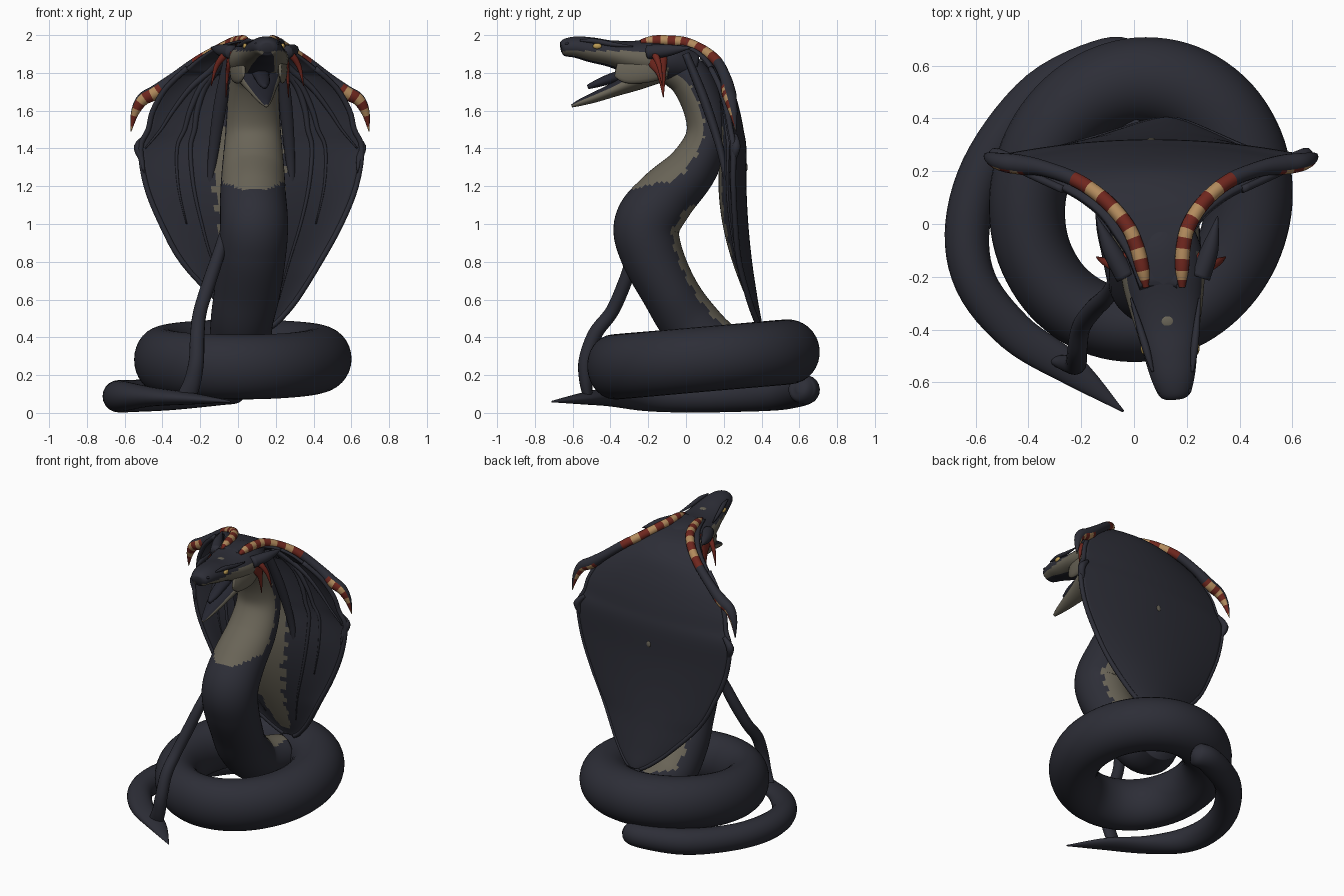
import bpy
import bmesh
from math import sin, cos, pi
from mathutils import Vector

cube = bpy.data.objects.get("Cube")
if cube:
    bpy.data.objects.remove(cube, do_unlink=True)


def material(name, rgb):
    m = bpy.data.materials.new(name)
    m.use_nodes = True
    m.diffuse_color = (*rgb, 1)
    m.node_tree.nodes["Principled BSDF"].inputs["Base Color"].default_value = (*rgb, 1)
    return m


MATS = [material("dark_slate", (.026, .027, .038)), material("belly_tan", (.14, .126, .094)),
        material("horn_red", (.16, .02, .013)), material("horn_cream", (.45, .26, .11)),
        material("gold", (.5, .33, .09)), material("mouth_dark", (.018, .019, .029))]
DARK, TAN, RED, CREAM, GOLD, MOUTH = range(6)


def spline(pts, steps, closed=False):
    """Smooth interpolation through tuples of any length."""
    n = len(pts)
    out = []
    for i in range(n if closed else n - 1):
        ids = [i - 1, i, i + 1, i + 2]
        a, b, c, d = [pts[k % n] if closed else pts[min(max(k, 0), n - 1)] for k in ids]
        for s in range(steps):
            t = s / steps
            out.append([q + .5 * t * (r - p + t * (2 * p - 5 * q + 4 * r - e + t * (3 * (q - r) + e - p)))
                        for p, q, r, e in zip(a, b, c, d)])
    if not closed:
        out.append(list(pts[-1]))
    return out


def skin(name, rings, rule, closed=False):
    """Join rings of points into a smooth closed skin; rule(ring, side, centre) gives the colour."""
    bm = bmesh.new()
    loops = [[bm.verts.new(p) for p in ring] for ring in rings]
    n, k = len(loops), len(loops[0])
    for i in range(n if closed else n - 1):
        a, b = loops[i], loops[(i + 1) % n]
        for j in range(k):
            f = bm.faces.new((a[j], a[(j + 1) % k], b[(j + 1) % k], b[j]))
            f.material_index = rule(i, j, f.calc_center_median())
    if not closed:
        for end, i in ((loops[0], 0), (loops[-1], n - 2)):
            f = bm.faces.new(end)
            f.material_index = rule(i, 0, f.calc_center_median())
    bmesh.ops.recalc_face_normals(bm, faces=bm.faces)
    for f in bm.faces:
        f.smooth = True
    me = bpy.data.meshes.new(name)
    bm.to_mesh(me)
    bm.free()
    for m in MATS:
        me.materials.append(m)
    ob = bpy.data.objects.new(name, me)
    bpy.context.collection.objects.link(ob)


def tube(name, pts, mat=DARK, rule=None, steps=6, sides=16, closed=False):
    """Tube through (x, y, z, width radius, height radius) points."""
    s = spline(pts, steps, closed)
    n = len(s)
    pos = [Vector(p[:3]) for p in s]
    side, rings = None, []
    for i, p in enumerate(s):
        lo, hi = (i - 1, (i + 1) % n) if closed else (max(i - 1, 0), min(i + 1, n - 1))
        d = (pos[hi] - pos[lo]).normalized()
        if side is None:
            side = Vector((0, 1, 0)) if abs(d.x) > .8 else Vector((1, 0, 0))
        side = (side - d * side.dot(d)).normalized()
        up = side.cross(d)
        rx, rz = max(p[3], .002), max(p[4], .002)
        rings.append([pos[i] + side * cos(2 * pi * j / sides) * rx + up * sin(2 * pi * j / sides) * rz
                      for j in range(sides)])

    def colour(i, j, c):
        return rule(i / n, sin(2 * pi * (j + .5) / sides), c) if rule else mat
    skin(name, rings, colour, closed)


def middle(y):
    return .09 - .1 * y


def pair(name, pts, **kw):
    """Left and right copies about the slightly turned head line."""
    for word, sx in (("left", 1), ("right", -1)):
        full = [p if len(p) == 5 else (*p, p[3]) for p in pts]
        tube(f"{word}_{name}", [(middle(p[1]) + sx * p[0], *p[1:]) for p in full], **kw)


def bead(name, loc, scale, mat):
    bpy.ops.mesh.primitive_uv_sphere_add(segments=16, ring_count=10, radius=1, location=loc)
    ob = bpy.context.object
    ob.name = name
    ob.scale = scale
    ob.data.materials.append(MATS[mat])
    bpy.ops.object.shade_smooth_by_angle()


# Rearing body: tan throat, narrow tan strip on the lower back
def body_colour(t, s, c):
    wave = .07 * sin(70 * c.z)
    if c.z > 1.19 - .05 * s * s + .04 and s < -.25 + wave:
        return TAN
    return TAN if .43 < c.z < 1.1 and s > .76 + wave else DARK


tube("rearing_body", [
    (.095, -.1, 1.85, .11, .1), (.085, .02, 1.77, .13, .11), (.08, .1, 1.6, .14, .11),
    (.08, .11, 1.45, .15, .115), (.08, .03, 1.29, .165, .135), (.08, -.11, 1.14, .175, .16),
    (.085, -.205, 1, .18, .175), (.075, -.185, .85, .18, .165), (.05, -.09, .65, .175, .15),
    (.02, .02, .48, .165, .155), (.02, .17, .34, .16, .15), (.08, .36, .31, .13, .13)],
    rule=body_colour, steps=12, sides=48)

# Coil on the ground, thicker at the back right, and the tail wrapped around it
coil = []
for a in [pi * k / 8 for k in range(16)]:
    bulge = 1 + .03 * sin(2 * a)
    coil.append((.015 + .42 * bulge * cos(a), .08 + .46 * bulge * sin(a), .283 + .04 * sin(a),
                 .155 + .01 * cos(a) + .012 * sin(a), .172))
tube("coil", coil, sides=32, closed=True)
tube("tail", [(.03, .6, .13, .02, .02), (0, .61, .125, .07, .07), (-.1, .62, .12, .085, .08),
              (-.35, .5, .1, .085, .085), (-.55, .25, .09, .085, .085), (-.63, 0, .088, .085, .086),
              (-.6, -.22, .088, .08, .078), (-.45, -.41, .085, .075, .05),
              (-.24, -.55, .075, .06, .03), (-.04, -.71, .06, .004, .004)], sides=20)
tube("thin_tendril", [(-.07, -.2, .98, .02, .02), (-.1, -.27, .85, .032, .032), (-.15, -.32, .7, .036, .036),
                      (-.2, -.39, .54, .036, .036), (-.215, -.48, .42, .038, .038),
                      (-.22, -.53, .28, .04, .038), (-.24, -.53, .17, .045, .035),
                      (-.27, -.52, .09, .05, .025)])

# Hood: rows of height, half width, back position
ROWS = spline([(1.975, .07, -.22), (1.965, .11, -.08), (1.94, .18, .05), (1.9, .25, .13), (1.83, .34, .2),
               (1.72, .45, .25), (1.6, .52, .285), (1.5, .545, .305), (1.4, .585, .32), (1.2, .555, .32),
               (1, .475, .33), (.8, .365, .35), (.6, .21, .38), (.49, .1, .4), (.45, .04, .405)], 6)
K = 40


def hood_point(row, u, front):
    z, hw, y = row
    x = .07 + max(0, .8 - z) * .15 + max(0, -.1 * y) + hw * u
    off = front * (.018 + .13 * max(0, sin(pi * (z - .45) / 1.5)) * (1 - u * u) ** 2)
    return Vector((x, y - .06 * u * u * min(1, hw * 3) - off, z - (off * .6 if z > 1.8 else 0)))


def hood_colour(i, j, c):
    u = abs(2 * (j - K) / (K - 1) - 1)
    return TAN if j >= K and .5 < c.z < 1.52 and u < .32 + .04 * sin(60 * c.z) else DARK


US = [2 * j / (K - 1) - 1 for j in range(K)]
skin("hood", [[hood_point(r, u, 0) for u in US] + [hood_point(r, -u, 1) for u in US] for r in ROWS],
     hood_colour)

# Ribs fanning over the hood front, and its rolled rim
for word, sx in (("left", 1), ("right", -1)):
    for k, (last, u1) in enumerate(((48, .96), (60, .72), (72, .55))):
        path = []
        for i in range(18, last + 1, 6):
            t = (i - 18) / (last - 18)
            p = hood_point(ROWS[i], sx * (.55 + (u1 - .55) * t), 1)
            path.append((*p, .022 - .018 * t, .022 - .018 * t))
        tube(f"{word}_hood_rib_{k + 1}", path, steps=4, sides=10)
    rim = [(*hood_point(r, sx, .5), .015, .015) for r in ROWS[24::6]]
    tube(f"{word}_hood_rim", rim, steps=4, sides=10)
pair("hood_fold", [(.13, .0, 1.9, .03, .02), (.17, .1, 1.65, .035, .025), (.2, .18, 1.4, .028, .02),
                   (.215, .215, 1.2, .015, .012), (.2, .23, 1, .004, .004)])
pair("hood_claw", [(.54, .26, 1.47, .012), (.59, .265, 1.41, .024), (.575, .25, 1.34, .015),
                   (.565, .23, 1.27, .002)], sides=10)
bead("hood_back_spot", (.065, .32, 1.3), (.016, .006, .02), TAN)


# Head
def head_colour(t, s, c):
    if s < -.85 and c.y < -.3:
        return MOUTH
    return TAN if c.z < 1.916 and c.y < -.1 else DARK


tube("upper_head", [(middle(y), y, z, w, h) for y, z, w, h in (
    (-.662, 1.932, .035, .025), (-.645, 1.934, .06, .045), (-.58, 1.936, .083, .057),
    (-.5, 1.922, .1, .066), (-.4, 1.902, .12, .07), (-.3, 1.882, .142, .088), (-.2, 1.87, .157, .108),
    (-.08, 1.86, .15, .11), (.05, 1.83, .1, .08))], rule=head_colour, sides=36)
tube("lower_jaw", [(middle(y), y, z, w, h) for y, z, w, h in (
    (-.605, 1.625, .01, .008), (-.56, 1.643, .028, .018), (-.48, 1.672, .05, .028), (-.38, 1.712, .075, .038),
    (-.28, 1.757, .105, .055), (-.18, 1.8, .13, .065), (-.08, 1.83, .12, .06))], rule=lambda t, s, c:
    MOUTH if s > .5 and c.y < -.26 else TAN, sides=28)
tube("tongue", [(middle(y), y, z, w, h) for y, z, w, h in (
    (-.52, 1.725, .012, .012), (-.46, 1.748, .032, .022), (-.38, 1.775, .04, .028), (-.24, 1.81, .05, .03))],
    mat=MOUTH)
pair("jaw_corner", [(.095, -.37, 1.82, .008, .04), (.11, -.31, 1.81, .018, .065), (.125, -.2, 1.82, .026, .07),
                    (.12, -.1, 1.83, .015, .05)], mat=TAN)
for word, sx in (("left", 1), ("right", -1)):
    bead(f"{word}_eye", (middle(-.47) + sx * .1, -.47, 1.942), (.012, .024, .015), GOLD)
    bead(f"{word}_nostril", (middle(-.63) + sx * .055, -.63, 1.955), (.01, .012, .008), MOUTH)
pair("brow_ridge", [(.075, -.56, 1.972, .005), (.09, -.48, 1.968, .014), (.11, -.38, 1.95, .012),
                    (.13, -.28, 1.94, .004)], sides=10)
bead("forehead_spot", (middle(-.37), -.37, 1.966), (.024, .022, .006), TAN)

# Cheek spikes
pair("cheek_spike", [(.13, -.17, 1.92, .026), (.18, -.16, 1.89, .02), (.22, -.14, 1.83, .013),
                     (.245, -.125, 1.73, .002)], mat=RED, sides=10)
pair("cheek_fin", [(.14, -.16, 1.92, .018, .05), (.15, -.15, 1.86, .016, .055), (.16, -.13, 1.79, .01, .025),
                   (.165, -.12, 1.67, .002, .002)], mat=RED, sides=10)
pair("ear_spike", [(.14, -.2, 1.91, .04), (.19, -.09, 1.92, .032), (.23, .03, 1.935, .002)], sides=10)


# Banded horns sweeping back over the hood, dark along the middle and behind the tips
def horn_colour(t, s, c):
    if .5 < t < .66 or (t > .6 and s > .35):
        return DARK
    return RED if int(t * 22) % 2 == 0 else CREAM


pair("banded_horn", [(.068, -.24, 1.965, .012), (.075, -.17, 1.972, .026), (.09, -.08, 1.97, .028),
                     (.12, 0, 1.96, .028), (.19, .09, 1.92, .028), (.29, .165, 1.86, .028),
                     (.41, .21, 1.77, .03), (.5, .225, 1.7, .038), (.57, .235, 1.66, .034),
                     (.61, .25, 1.59, .022), (.63, .265, 1.49, .002)], rule=horn_colour, steps=12)
